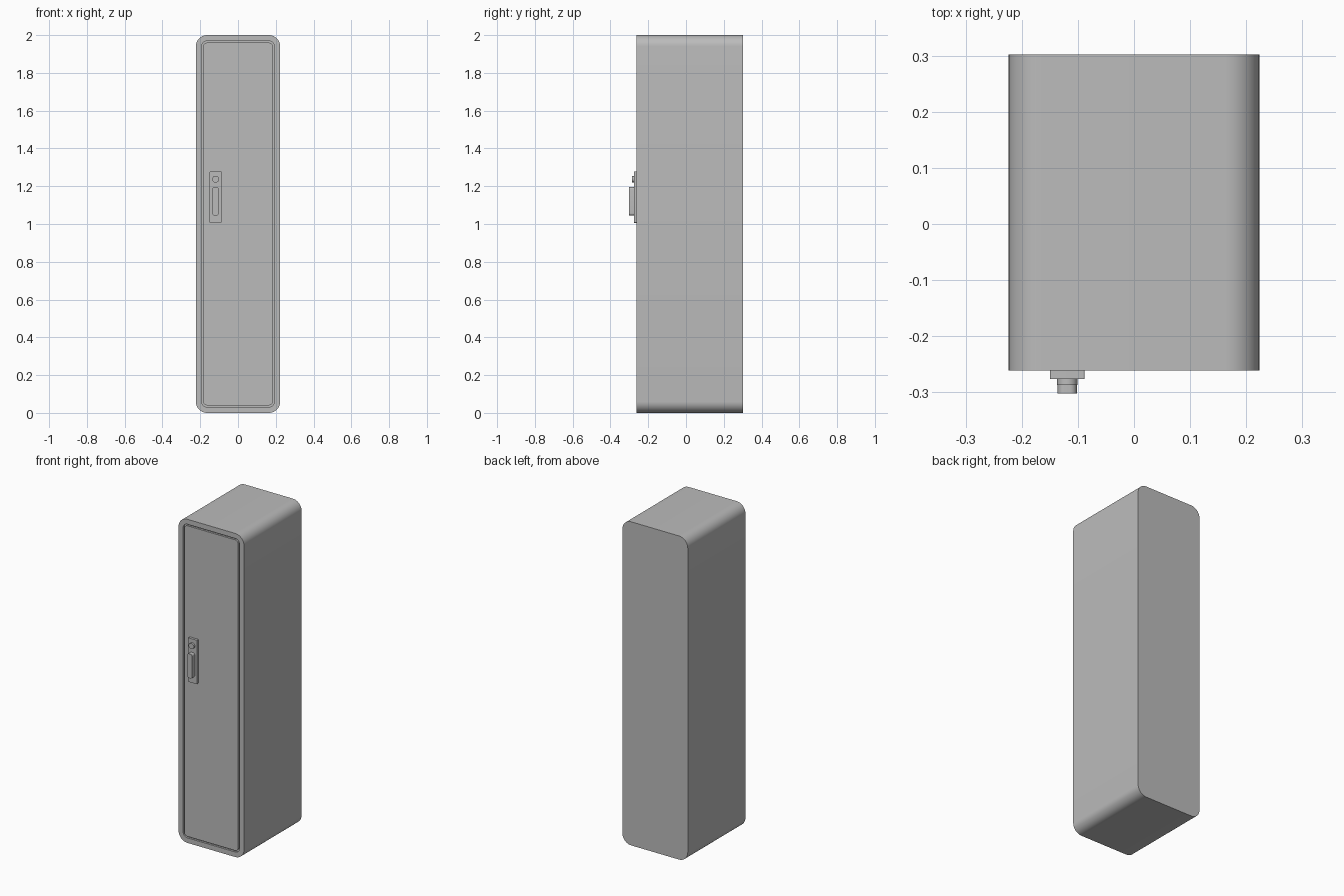
import bpy
import bmesh
from math import cos, sin, pi, radians

cube = bpy.data.objects.get("Cube")
if cube:
    bpy.data.objects.remove(cube, do_unlink=True)

GREY = (0.5, 0.5, 0.5, 1)
metal = bpy.data.materials.new("grey metal")
metal.use_nodes = True
metal.diffuse_color = GREY
metal.node_tree.nodes["Principled BSDF"].inputs["Base Color"].default_value = GREY


def rounded_ring(bm, cx, cz, w, h, r, y, steps=10):
    """One rounded rectangle facing the front, at depth y."""
    ring = []
    corners = [(1, 1), (-1, 1), (-1, -1), (1, -1)]
    for i, (sx, sz) in enumerate(corners):
        for k in range(steps + 1):
            a = (i + k / steps) * pi / 2
            x = cx + sx * (w / 2 - r) + r * cos(a)
            z = cz + sz * (h / 2 - r) + r * sin(a)
            ring.append(bm.verts.new((x, y, z)))
    return ring


def loft(name, cx, cz, sections):
    """Closed solid through (width, height, corner radius, y) sections, back to front."""
    bm = bmesh.new()
    rings = [rounded_ring(bm, cx, cz, *s) for s in sections]
    for a, b in zip(rings, rings[1:]):
        n = len(a)
        for i in range(n):
            j = (i + 1) % n
            bm.faces.new((a[i], a[j], b[j], b[i]))
    bm.faces.new(rings[0])
    bm.faces.new(rings[-1])
    bmesh.ops.recalc_face_normals(bm, faces=bm.faces)
    mesh = bpy.data.meshes.new(name)
    bm.to_mesh(mesh)
    bm.free()
    mesh.materials.append(metal)
    obj = bpy.data.objects.new(name, mesh)
    bpy.context.collection.objects.link(obj)
    bpy.ops.object.select_all(action="DESELECT")
    obj.select_set(True)
    bpy.context.view_layer.objects.active = obj
    bpy.ops.object.shade_smooth_by_angle(angle=radians(30))
    return obj


BACK, FRONT = 0.302, -0.261
W, H, R = 0.447, 2.0, 0.06
FRAME, GAP, DEPTH = 0.031, 0.009, 0.012


def inset(d, y):
    return (W - 2 * d, H - 2 * d, R - d, y)


# Cabinet with a narrow groove that outlines the flush door
loft("locker_cabinet", 0, H / 2, [
    inset(0, BACK), inset(0, FRONT),
    inset(FRAME, FRONT), inset(FRAME, FRONT + DEPTH),
    inset(FRAME + GAP, FRONT + DEPTH), inset(FRAME + GAP, FRONT),
])

# Handle plate, grip and lock
HX, PLATE = -0.119, -0.276
loft("handle_plate", HX, 1.142, [(0.062, 0.272, 0.003, FRONT + 0.002),
                                 (0.062, 0.272, 0.003, PLATE)])
loft("handle_grip", HX, 1.12, [(0.034, 0.15, 0.012, PLATE + 0.002),
                               (0.034, 0.15, 0.012, -0.302)])
loft("lock_knob", HX, 1.237, [(0.036, 0.035, 0.0172, PLATE + 0.002),
                              (0.036, 0.035, 0.0172, -0.287)])
